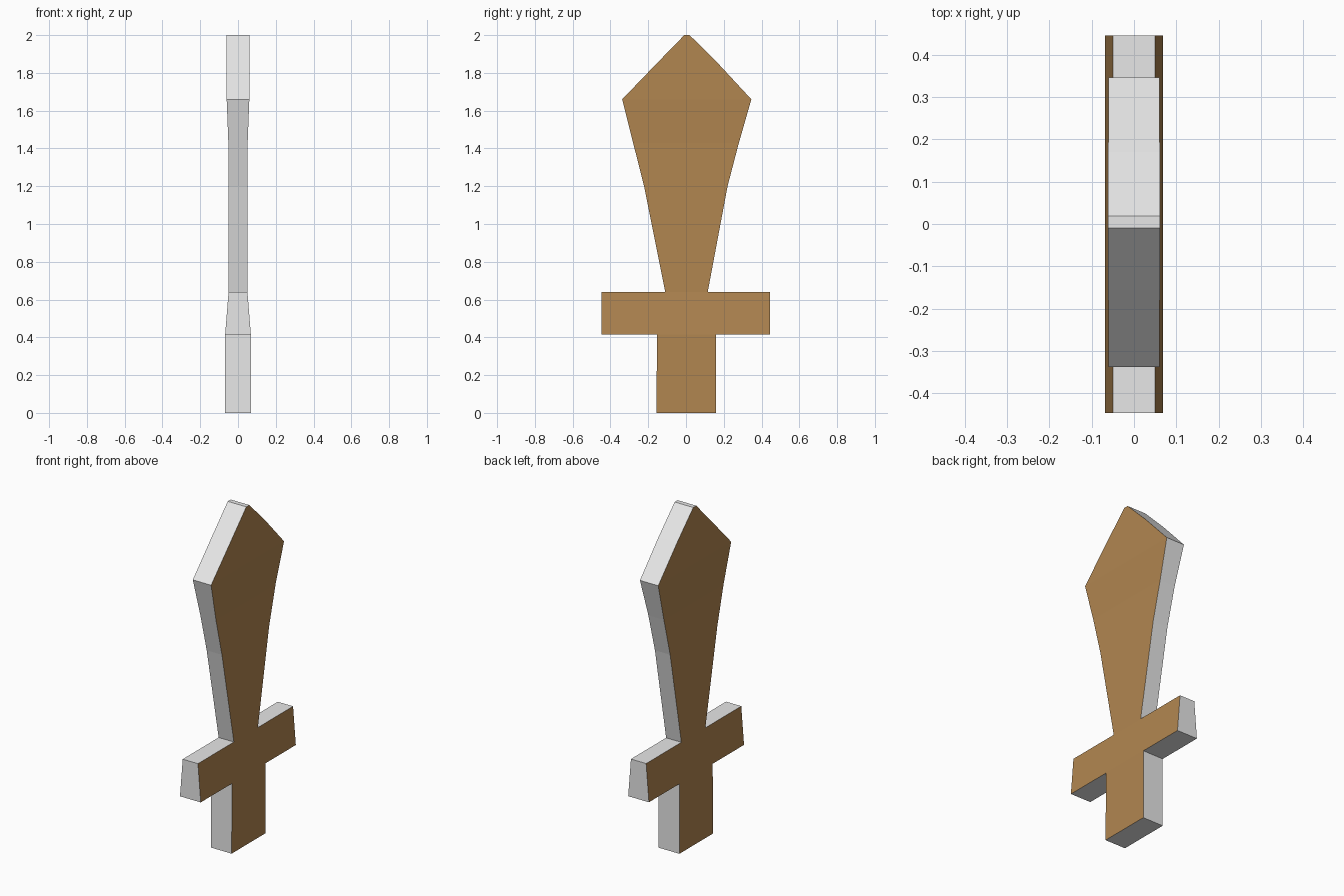
import bpy
import bmesh

if "Cube" in bpy.data.objects:
    bpy.data.objects.remove(bpy.data.objects["Cube"])


def material(name, rgb):
    m = bpy.data.materials.new(name)
    m.diffuse_color = (*rgb, 1)
    m.use_nodes = True
    m.node_tree.nodes["Principled BSDF"].inputs["Base Color"].default_value = m.diffuse_color
    return m


wood = material("brown_wood", (0.44, 0.238, 0.081))
edge = material("pale_edge", (0.8, 0.8, 0.8))


def loft(name, sections, bottom=False, top=False):
    """Stack rectangles given as (z, y_min, y_max, half_thickness)."""
    bm = bmesh.new()
    rings = [[bm.verts.new((x, y, z)) for x, y in
              ((-h, a), (h, a), (h, b), (-h, b))]
             for z, a, b, h in sections]
    for lo, hi in zip(rings, rings[1:]):
        for i in range(4):
            j = (i + 1) % 4
            bm.faces.new((lo[i], lo[j], hi[j], hi[i]))
    if bottom:
        bm.faces.new(rings[0][::-1])
    if top:
        bm.faces.new(rings[-1])
    # broad sides are wood, the rim is pale
    bm.normal_update()
    for f in bm.faces:
        f.material_index = 0 if abs(f.normal.x) > 0.7 else 1
    mesh = bpy.data.meshes.new(name)
    bm.to_mesh(mesh)
    bm.free()
    mesh.materials.append(wood)
    mesh.materials.append(edge)
    bpy.context.collection.objects.link(bpy.data.objects.new(name, mesh))


# Grip below the guard
loft("grip", [(0, -0.157, 0.159, 0.068), (0.415, -0.153, 0.159, 0.068)], bottom=True)

# Cross guard, thinning upward
loft("cross_guard", [(0.415, -0.447, 0.445, 0.068), (0.64, -0.447, 0.445, 0.05)],
     bottom=True, top=True)

# Blade, flaring to the shoulders and ending in a blunt point
loft("blade", [(0.64, -0.11, 0.115, 0.05), (1.2, -0.222, 0.22, 0.05),
               (1.43, -0.28, 0.28, 0.051), (1.66, -0.338, 0.346, 0.06),
               (1.85, -0.155, 0.17, 0.061), (2.0, -0.009, 0.019, 0.061)], top=True)
